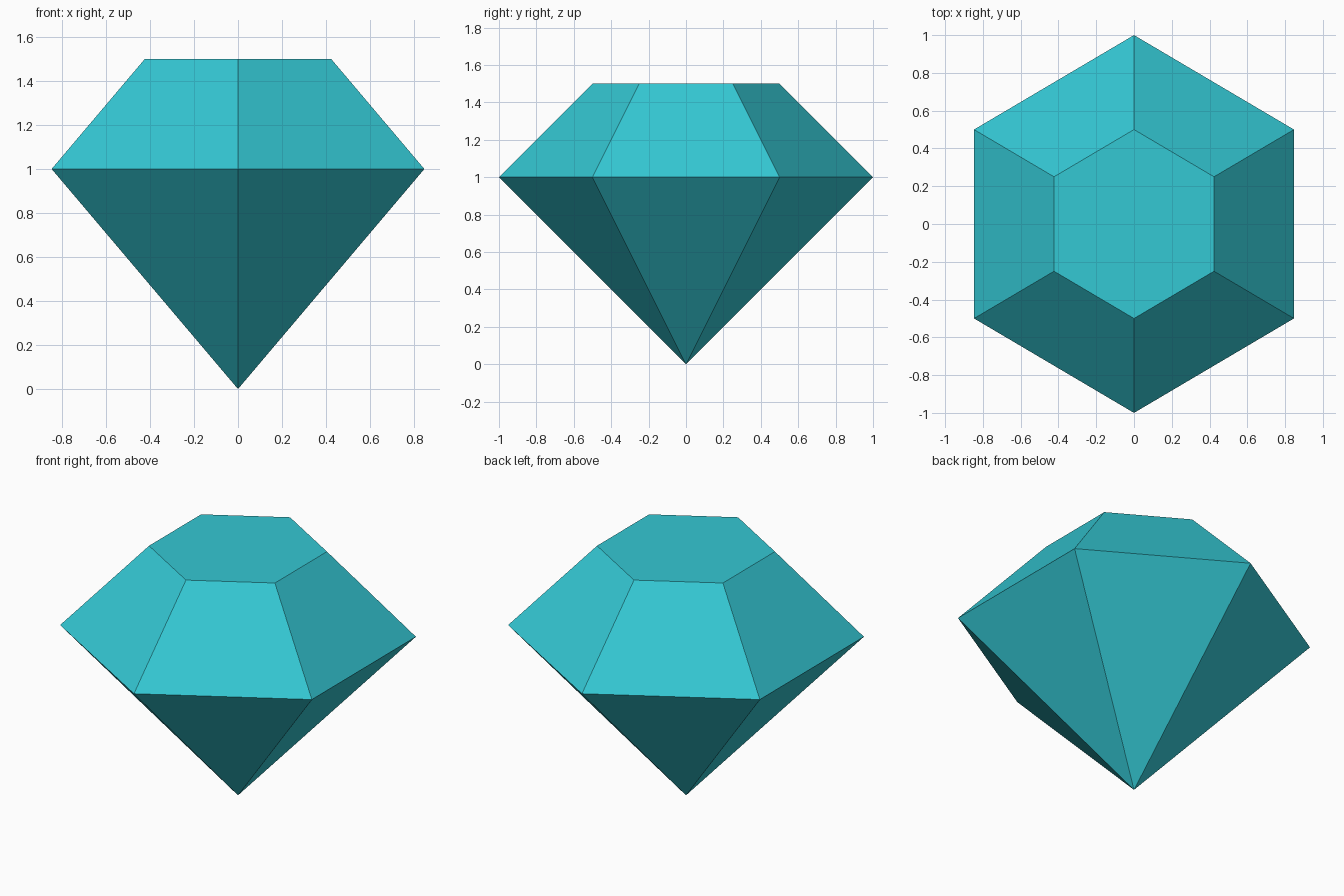
import bpy, bmesh, math

if "Cube" in bpy.data.objects:
    bpy.data.objects.remove(bpy.data.objects["Cube"])

# Flat teal gem colour
teal = bpy.data.materials.new("teal gem")
teal.diffuse_color = (0.034, 0.578, 0.658, 1.0)
teal.use_nodes = True
teal.node_tree.nodes["Principled BSDF"].inputs["Base Color"].default_value = teal.diffuse_color

SIDES = 6
X_SQUASH = 0.847 / math.cos(math.radians(30))  # hexagon is slightly narrow in x


def ring(bm, radius, z):
    """Hexagonal ring of vertices with points on the y axis."""
    angles = [math.pi / 2 + i * math.tau / SIDES for i in range(SIDES)]
    return [bm.verts.new((radius * X_SQUASH * math.cos(a), radius * math.sin(a), z))
            for a in angles]


bm = bmesh.new()
tip = bm.verts.new((0, 0, 0))
girdle = ring(bm, 1.0, 1.0)
table = ring(bm, 0.5, 1.5)

# Lower point facets and upper crown facets
for i in range(SIDES):
    j = (i + 1) % SIDES
    bm.faces.new((tip, girdle[j], girdle[i]))
    bm.faces.new((girdle[i], girdle[j], table[j], table[i]))

# Flat top facet
bm.faces.new(table)
bmesh.ops.recalc_face_normals(bm, faces=bm.faces)

mesh = bpy.data.meshes.new("gem")
bm.to_mesh(mesh)
bm.free()
mesh.materials.append(teal)
gem = bpy.data.objects.new("gem", mesh)
bpy.context.collection.objects.link(gem)
